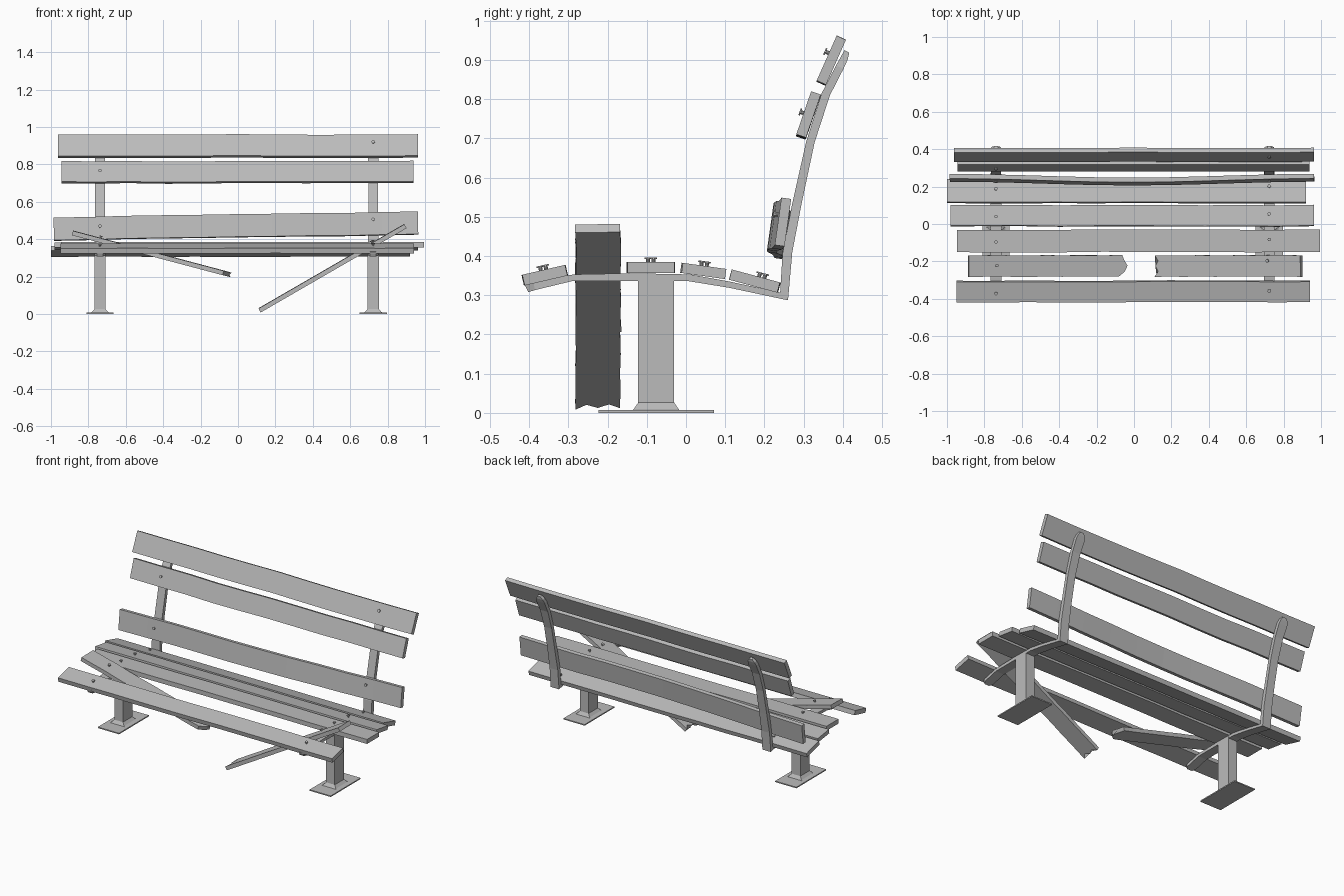
import bpy, bmesh, math, random
from mathutils import Matrix, Vector

random.seed(4)
if "Cube" in bpy.data.objects:
    bpy.data.objects.remove(bpy.data.objects["Cube"])

grey = bpy.data.materials.new("weathered grey")
grey.use_nodes = True
grey.diffuse_color = (0.5, 0.5, 0.5, 1)
grey.node_tree.nodes["Principled BSDF"].inputs["Base Color"].default_value = (0.5, 0.5, 0.5, 1)

FRAME_X = (-0.738, 0.723)
COLUMN_Y = -0.076


def finish(bm, name, matrix=Matrix()):
    bmesh.ops.recalc_face_normals(bm, faces=bm.faces)
    mesh = bpy.data.meshes.new(name)
    bm.to_mesh(mesh)
    bm.free()
    mesh.materials.append(grey)
    ob = bpy.data.objects.new(name, mesh)
    ob.matrix_world = matrix
    bpy.context.collection.objects.link(ob)
    return ob


def loft(bm, rings):
    """Skin a list of closed rings and cap both ends."""
    rows = [[bm.verts.new(p) for p in ring] for ring in rings]
    n = len(rows[0])
    for a, b in zip(rows, rows[1:]):
        for i in range(n):
            j = (i + 1) % n
            bm.faces.new((a[i], a[j], b[j], b[i]))
    bm.faces.new(rows[0])
    bm.faces.new(rows[-1])


def plank(name, x0, x1, y, z, tilt, width, thick, rise=0, bow=0, jag=None, jag_end=1, bolts=(0, 1), shift=0):
    """Slightly warped board; jag gives the broken outline of one end."""
    pitch = -math.atan2(rise, x1 - x0)
    length = (x1 - x0) / math.cos(pitch)
    matrix = (Matrix.Translation(((x0 + x1) / 2, y, z)) @ Matrix.Rotation(pitch, 4, "Y")
              @ Matrix.Rotation(math.radians(tilt), 4, "X"))

    def lift(u):
        return bow * math.cos(math.pi * u / length) ** 2

    bm = bmesh.new()
    steps, cols = 10, 4
    rings = []
    for s in range(steps + 1):
        u = (s / steps - 0.5) * length
        wobble = random.uniform(-0.002, 0.002)
        broken = jag and s == (steps if jag_end > 0 else 0)
        top, low = [], []
        for c in range(cols + 1):
            v = (c / cols - 0.5) * width + wobble
            du = jag[c] if broken else 0
            top.append((u + du, v, thick / 2 + lift(u)))
            low.append((u + du, v, -thick / 2 + lift(u)))
        rings.append(top + low[::-1])
    loft(bm, rings)
    finish(bm, name, matrix)

    # Bolts: short stem with a wider head
    bm = bmesh.new()
    for i in bolts:
        u = (FRAME_X[i] - (x0 + x1) / 2) / math.cos(pitch)
        v = shift + (0.007 if i else -0.007)
        for radius, height in ((0.005, 0.008), (0.009, 0.012)):
            depth = 0.012 if radius < 0.006 else 0.004
            at = Matrix.Translation((u, v, thick / 2 + lift(u) + height - depth / 2))
            bmesh.ops.create_cone(bm, cap_ends=True, segments=10, radius1=radius,
                                  radius2=radius, depth=depth, matrix=at)
    finish(bm, name + "_bolts", matrix)


# Seat planks, front to back
plank("seat_plank_front", -0.95, 0.94, -0.36, 0.351, 13, 0.112, 0.028)
plank("seat_plank_middle", -0.947, 0.995, -0.09, 0.370, 0, 0.12, 0.028)
plank("seat_plank_inner", -0.98, 0.963, 0.044, 0.362, -8, 0.112, 0.026)
plank("seat_plank_rear", -1.0, 0.92, 0.175, 0.336, -15, 0.127, 0.027, shift=0.015)

# Snapped seat plank, both halves sagging to the middle
plank("broken_plank_right", -0.885, -0.055, -0.224, 0.324, 1, 0.114, 0.024, rise=-0.22,
      jag=(-0.025, 0.005, 0.018, 0, -0.012), bolts=(0,), shift=0.01)
plank("broken_plank_left", 0.125, 0.895, -0.224, 0.248, 1, 0.114, 0.024, rise=0.445,
      jag=(-0.012, 0.012, -0.005, 0.012, -0.008), jag_end=-1, bolts=(1,), shift=0.02)

# Backrest planks
plank("back_plank_lower", -0.985, 0.963, 0.247, 0.470, 82, 0.122, 0.025, rise=0.03, bow=0.02, shift=0.015)
plank("back_plank_middle", -0.943, 0.938, 0.312, 0.758, 71, 0.116, 0.026, rise=0.003, bolts=(0,), shift=0.01)
plank("back_plank_top", -0.963, 0.963, 0.370, 0.898, 66, 0.125, 0.026, bolts=(1,), shift=0.008)

# Frame strap: inner edge, outer edge (y, z) and half width along its run
STRAP = (
    ((-0.415, 0.333), (-0.402, 0.308), 0.016),
    ((-0.39, 0.338), (-0.385, 0.313), 0.029),
    ((-0.285, 0.353), (-0.29, 0.336), 0.029),
    ((-0.145, 0.356), (-0.145, 0.336), 0.029),
    ((0.01, 0.353), (0.005, 0.336), 0.029),
    ((0.11, 0.335), (0.11, 0.319), 0.029),
    ((0.24, 0.307), (0.26, 0.287), 0.029),
    ((0.246, 0.405), (0.271, 0.41), 0.028),
    ((0.27, 0.53), (0.295, 0.535), 0.026),
    ((0.306, 0.69), (0.328, 0.69), 0.026),
    ((0.345, 0.813), (0.367, 0.81), 0.027),
    ((0.382, 0.885), (0.402, 0.878), 0.029),
    ((0.395, 0.908), (0.412, 0.9), 0.024),
    ((0.404, 0.925), (0.416, 0.918), 0.01),
)


def rectangle(x, y, half_x, half_y, z):
    return [(x + a * half_x, y + b * half_y, z) for a, b in ((-1, -1), (1, -1), (1, 1), (-1, 1))]


for side, x in zip(("right", "left"), FRAME_X):
    # Seat arm and backrest upright in one bent strap
    bm = bmesh.new()
    loft(bm, [[(x - w, *inner), (x + w, *inner), (x + w, *outer), (x - w, *outer)]
              for inner, outer, w in STRAP])
    strap = finish(bm, side + "_frame_strap")

    # Leg column with flared foot
    bm = bmesh.new()
    loft(bm, [rectangle(x, COLUMN_Y, hx, hy, z) for hx, hy, z in
              ((0.053, 0.06, 0.006), (0.045, 0.057, 0.01), (0.03, 0.046, 0.026), (0.03, 0.046, 0.345))])
    finish(bm, side + "_leg")

    # Ground plate
    bm = bmesh.new()
    loft(bm, [rectangle(x, COLUMN_Y, 0.073, 0.147, z) for z in (0, 0.007)])
    finish(bm, side + "_base_plate")
